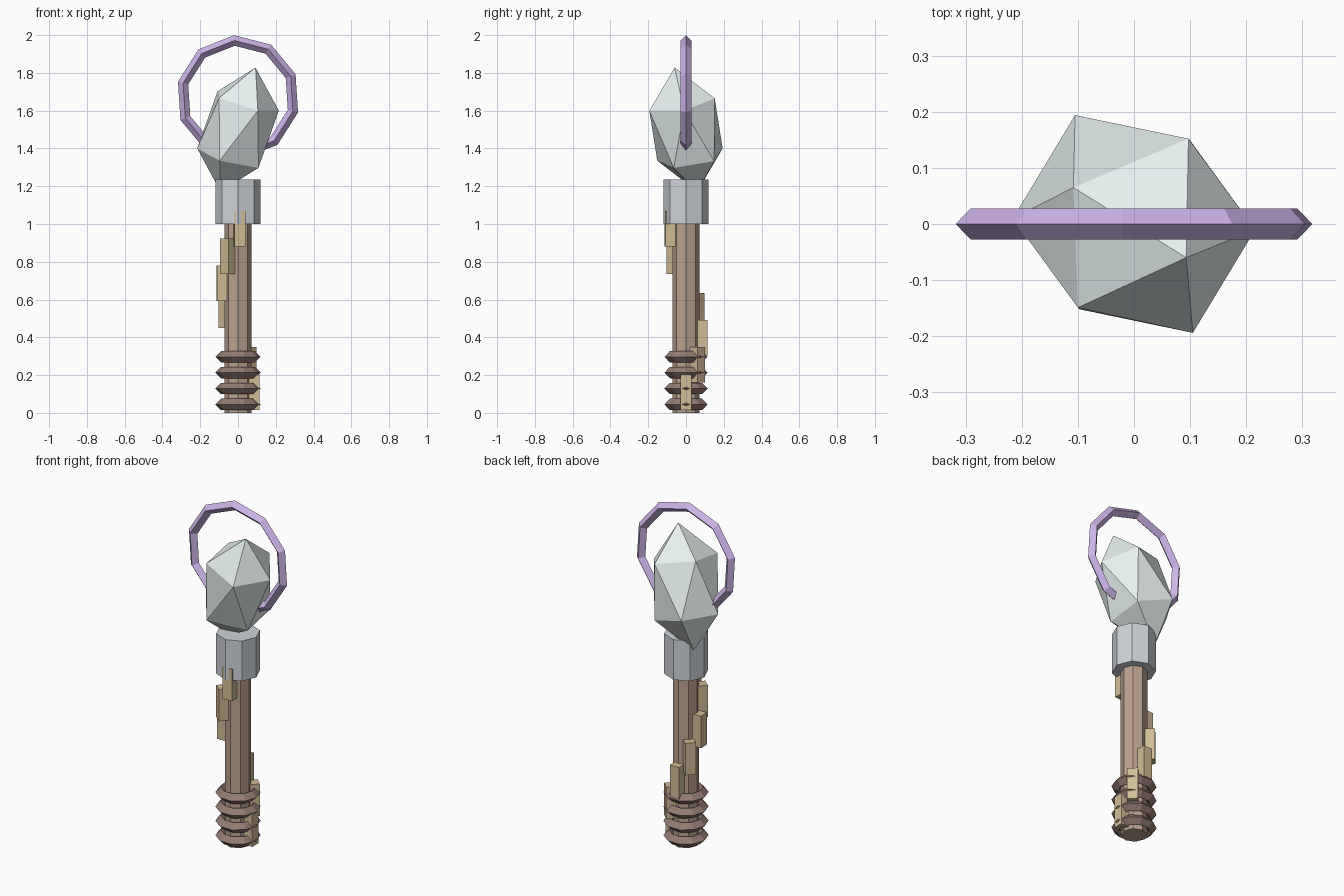
import bpy, bmesh
from math import pi, cos, sin, radians
from mathutils import Vector, Matrix

if "Cube" in bpy.data.objects:
    bpy.data.objects.remove(bpy.data.objects["Cube"])


def material(name, rgb):
    m = bpy.data.materials.new(name)
    m.diffuse_color = (*rgb, 1)
    m.use_nodes = True
    m.node_tree.nodes["Principled BSDF"].inputs["Base Color"].default_value = m.diffuse_color
    return m


def finish(name, bm, mat):
    bmesh.ops.recalc_face_normals(bm, faces=bm.faces)
    me = bpy.data.meshes.new(name)
    bm.to_mesh(me)
    bm.free()
    me.materials.append(mat)
    ob = bpy.data.objects.new(name, me)
    bpy.context.collection.objects.link(ob)
    return ob


def cylinder(name, r, z0, z1, sides, mat):
    bm = bmesh.new()
    bmesh.ops.create_cone(bm, cap_ends=True, segments=sides, radius1=r, radius2=r,
                          depth=z1 - z0, matrix=Matrix.Translation((0, 0, (z0 + z1) / 2)))
    return finish(name, bm, mat)


def diamond_ring(name, major, minor, segs, matrix, mat):
    """Torus with a four-sided diamond cross-section."""
    bm = bmesh.new()
    rows = []
    for i in range(segs):
        a = 2 * pi * i / segs
        row = []
        for j in range(4):
            b = j * pi / 2
            r = major + minor * cos(b)
            row.append(bm.verts.new(matrix @ Vector((r * cos(a), r * sin(a), minor * sin(b)))))
        rows.append(row)
    for i in range(segs):
        p, q = rows[i], rows[(i + 1) % segs]
        for j in range(4):
            k = (j + 1) % 4
            bm.faces.new((p[j], q[j], q[k], p[k]))
    return finish(name, bm, mat)


wood = material("wood", (0.50, 0.36, 0.27))
leather = material("leather", (0.30, 0.20, 0.17))
brass = material("brass", (0.64, 0.51, 0.31))
steel = material("steel", (0.62, 0.65, 0.69))
crystal_mat = material("crystal", (0.80, 0.87, 0.87))
purple = material("purple", (0.60, 0.45, 0.80))

# Handle and collar
cylinder("shaft", 0.071, 0, 1.05, 8, wood)
cylinder("collar", 0.118, 1.0, 1.235, 8, steel)

# Grip rings
for i in range(4):
    diamond_ring(f"grip_ring_{i + 1}", 0.09, 0.03, 10,
                 Matrix.Translation((0, 0, 0.045 + 0.084 * i)), leather)

# Spiral of inlay blocks climbing the shaft
for i in range(7):
    bm = bmesh.new()
    mat = (Matrix.Rotation(0.8 * i, 4, 'Z')
           @ Matrix.Translation((0.085, 0, 0.11 + 0.144 * i))
           @ Matrix.Diagonal((0.055, 0.058, 0.187, 1)))
    bmesh.ops.create_cube(bm, size=1, matrix=mat)
    finish(f"spiral_block_{i + 1}", bm, brass)

# Crystal: stretched, tilted icosahedron from six points and their mirror images
half = [(0.093, -0.06, 0.328), (0.105, -0.194, 0.10), (0.216, -0.01, 0.10),
        (0.097, 0.152, 0.165), (-0.108, 0.065, 0.203), (-0.10, -0.149, 0.167)]
bm = bmesh.new()
for p in half:
    for s in (1, -1):
        bm.verts.new(Vector((0, 0, 1.5)) + s * Vector(p))
bmesh.ops.convex_hull(bm, input=bm.verts)
finish("crystal", bm, crystal_mat)

# Upright halo ring around the crystal
diamond_ring("halo_ring", 0.30, 0.028, 10,
             Matrix.Translation((0, 0, 1.672)) @ Matrix.Rotation(pi / 2, 4, 'X')
             @ Matrix.Rotation(radians(21.7), 4, 'Z'), purple)
